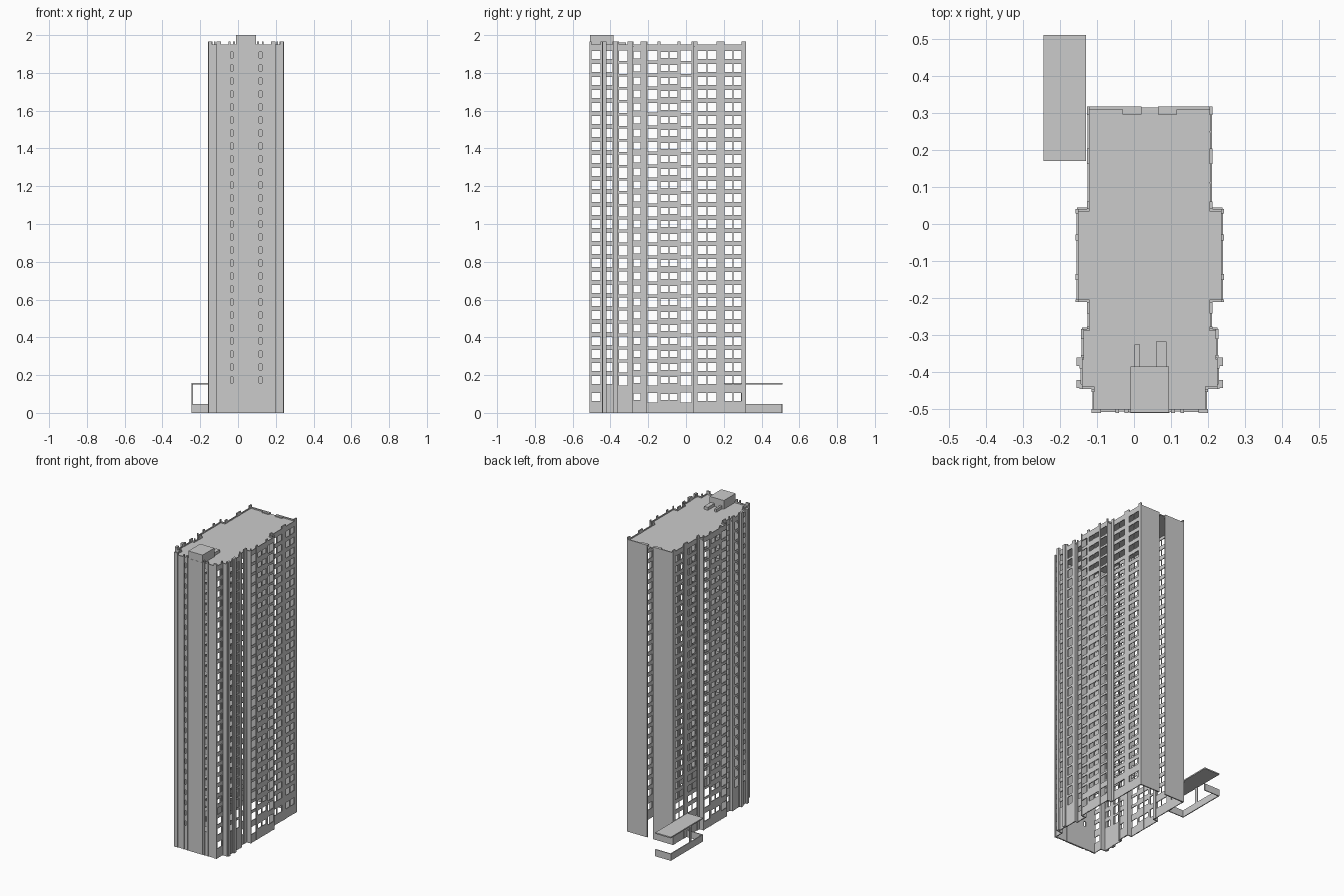
import bpy, bmesh

if "Cube" in bpy.data.objects:
    bpy.data.objects.remove(bpy.data.objects["Cube"])

CX = 0.0425          # tower symmetry axis
TOP, WALL_TOP, ROOF = 1.965, 1.95, 1.942
ROWS, FIRST, STEP = 26, 0.175, 0.0688
T = 0.008            # wall thickness


class Part:
    """Collects boxes into one mesh object."""

    def __init__(self, name):
        self.name, self.bm = name, bmesh.new()

    def box(self, x0, x1, y0, y1, z0, z1):
        x0, x1 = min(x0, x1), max(x0, x1)
        v = [self.bm.verts.new((x, y, z)) for x in (x0, x1) for y in (y0, y1) for z in (z0, z1)]
        for f in ((0, 1, 3, 2), (4, 6, 7, 5), (0, 4, 5, 1), (2, 3, 7, 6), (0, 2, 6, 4), (1, 5, 7, 3)):
            self.bm.faces.new([v[i] for i in f])

    def pair(self, h0, h1, y0, y1, z0, z1):
        for s in (-1, 1):
            self.box(CX + s * h0, CX + s * h1, y0, y1, z0, z1)

    def done(self):
        bmesh.ops.recalc_face_normals(self.bm, faces=self.bm.faces)
        me = bpy.data.meshes.new(self.name)
        self.bm.to_mesh(me)
        self.bm.free()
        ob = bpy.data.objects.new(self.name, me)
        bpy.context.collection.objects.link(ob)
        return ob


def solid_spans(height, ground):
    """Vertical spans of wall left between the windows of one column."""
    z, spans = 0.0, []
    mids = ([FIRST - 0.09] if ground else []) + [FIRST + i * STEP for i in range(ROWS)]
    drop = 0.004 if height > 0.045 else 0
    for m in mids:
        spans.append((z, m - drop - height / 2))
        z = m - drop + height / 2
    spans.append((z, WALL_TOP))
    return spans


# sections of the long sides: y range, half width, window columns (y0, y1, height, ground row)
SECTIONS = [
    (-0.510, -0.445, 0.157, [(-0.500, -0.453, 0.042, True)]),
    (-0.445, -0.360, 0.189, [(-0.432, -0.390, 0.042, False)]),
    (-0.360, -0.283, 0.186, [(-0.354, -0.310, 0.054, False)]),
    (-0.283, -0.210, 0.170, [(-0.277, -0.241, 0.036, True)]),
    (-0.210, 0.040, 0.200, [(-0.204, -0.151, 0.050, True), (-0.135, -0.093, 0.032, True),
                            (-0.087, -0.045, 0.032, True), (-0.029, 0.029, 0.054, True)]),
    (0.040, 0.317, 0.170, [(0.061, 0.109, 0.042, True), (0.114, 0.162, 0.042, True),
                           (0.204, 0.247, 0.042, True), (0.251, 0.294, 0.042, True)]),
]

# side walls: full-height piers, recessed spandrels, returns at the steps
piers, spandrels = Part("side_piers"), Part("side_spandrels")
for i, (ya, yb, hw, cols) in enumerate(SECTIONS):
    y = ya
    for (c0, c1, h, g) in cols:
        narrow = c0 - y < 0.007 and y != ya
        piers.pair(hw - T, hw - (0.002 if narrow else 0), y, c0, 0, WALL_TOP if narrow else TOP)
        for z0, z1 in solid_spans(h, g):
            spandrels.pair(hw - T + 0.001, hw - 0.002, c0, c1, z0, z1)
        y = c1
    piers.pair(hw - T, hw, y, yb, 0, TOP)
    if i:
        prev = SECTIONS[i - 1][2]
        lo, hi = sorted((prev, hw))
        y0 = ya if hw > prev else ya - 0.006
        piers.pair(lo - T, hi - 0.001, y0, y0 + 0.006, 0, WALL_TOP)
# fins either side of the forward bay
for y0, y1 in ((-0.443, -0.421), (-0.384, -0.361)):
    piers.pair(0.185, 0.198, y0, y1, 0, TOP)
piers.done()
spandrels.done()

# front wall with two columns of slit windows
front = Part("front_wall")
YF = -0.510
S0, S1 = 0.0685, 0.0835
front.box(CX - S0, CX + S0, YF + 0.003, YF + 0.011, 0, WALL_TOP)
front.box(CX - 0.054, CX + 0.054, YF, YF + 0.011, 0, WALL_TOP)
front.pair(S1, 0.157 - T, YF + 0.003, YF + 0.011, 0, WALL_TOP)
front.pair(0.132, 0.156, YF, YF + 0.011, 0, TOP)
front.pair(S1, 0.093, YF, YF + 0.011, 0, TOP)
front.pair(0.058, S0, YF, YF + 0.011, 0, TOP)
for z0, z1 in solid_spans(0.032, False):
    front.pair(S0, S1, YF + 0.004, YF + 0.010, z0, z1)
front.done()

# rear wall: two blank panels with an open full-height gap
rear = Part("rear_wall")
rear.pair(0.0225, 0.170 - T, 0.309, 0.317, 0, WALL_TOP)
rear.done()

# roof slab following the stepped outline
outline = [(hw - 0.003, y) for a, b, hw, _ in SECTIONS for y in (a + 0.004, b + 0.004)]
outline[-1] = (outline[-1][0], 0.314)
roof = Part("roof_slab")
pts = [(CX + h, y) for h, y in outline] + [(CX - h, y) for h, y in reversed(outline)]
face = roof.bm.faces.new([roof.bm.verts.new((x, y, ROOF - 0.006)) for x, y in pts])
ext = bmesh.ops.extrude_face_region(roof.bm, geom=[face])
for v in ext["geom"]:
    if isinstance(v, bmesh.types.BMVert):
        v.co.z = ROOF
roof.done()

# roof structures
house = Part("roof_house")
house.box(-0.010, 0.095, -0.509, -0.385, ROOF - 0.002, 2.0)
house.done()
vents = Part("roof_vents")
vents.box(0.002, 0.016, -0.386, -0.325, ROOF - 0.002, 1.962)
vents.box(0.060, 0.088, -0.386, -0.317, ROOF - 0.002, 1.962)
vents.pair(0.0225, 0.0735, 0.296, 0.312, ROOF - 0.002, 1.949)
vents.done()

# side entrance: canopy, slim post and low enclosing wall
canopy = Part("entrance_canopy")
canopy.box(-0.245, -0.130, 0.170, 0.510, 0.150, 0.158)
canopy.done()
post = Part("canopy_post")
post.box(-0.245, -0.239, 0.290, 0.310, 0.0, 0.151)
post.done()
low = Part("entrance_low_wall")
low.box(-0.245, -0.239, 0.170, 0.510, 0, 0.046)
low.box(-0.239, -0.130, 0.170, 0.176, 0, 0.046)
low.box(-0.239, -0.130, 0.504, 0.510, 0, 0.046)
low.done()
